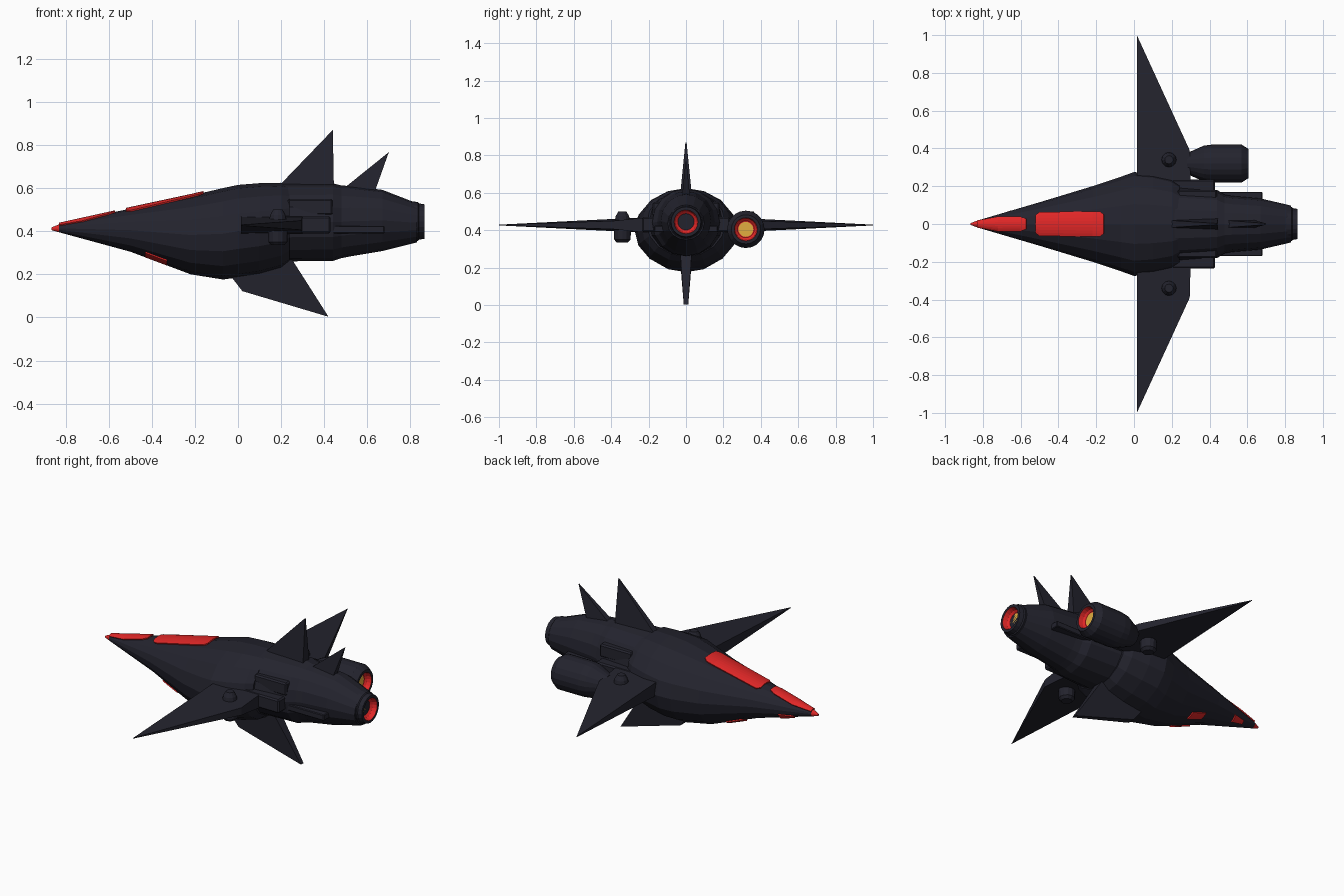
import bpy, bmesh
from math import sin, cos, pi, asin

if "Cube" in bpy.data.objects:
    bpy.data.objects.remove(bpy.data.objects["Cube"])


def material(name, color):
    m = bpy.data.materials.new(name)
    m.use_nodes = True
    m.diffuse_color = (*color, 1)
    m.node_tree.nodes["Principled BSDF"].inputs["Base Color"].default_value = (*color, 1)
    return m


HULL = material("dark hull", (0.017, 0.017, 0.027))
RED = material("bright red", (0.75, 0.02, 0.02))
GLOW = material("engine yellow", (0.75, 0.42, 0.05))


def finish(name, bm, mats=(HULL,)):
    bmesh.ops.remove_doubles(bm, verts=bm.verts, dist=0.00005)
    bmesh.ops.recalc_face_normals(bm, faces=bm.faces)
    me = bpy.data.meshes.new(name)
    bm.to_mesh(me)
    bm.free()
    for m in mats:
        me.materials.append(m)
    ob = bpy.data.objects.new(name, me)
    bpy.context.collection.objects.link(ob)
    return ob


def skin(bm, rows, closed=True):
    """Bridge rows of points with quads; return the faces of each strip."""
    rows = [[bm.verts.new(p) for p in row] for row in rows]
    n = len(rows[0])
    strips = []
    for a, b in zip(rows, rows[1:]):
        strips.append([bm.faces.new((a[i], a[(i + 1) % n], b[(i + 1) % n], b[i]))
                       for i in range(n if closed else n - 1)])
    return rows, strips


def loft(name, stations, sides=16, mats=(HULL,)):
    """Elliptical sections along x from (x, top, bottom, half width)."""
    bm = bmesh.new()
    rows, strips = skin(bm, [[(x, w * sin(a), (t + b) / 2 + (t - b) / 2 * cos(a))
                              for a in (2 * pi * i / sides for i in range(sides))]
                             for x, t, b, w in stations])
    bm.faces.new(rows[0])
    bm.faces.new(rows[-1])
    if len(mats) > 1:
        for f in bm.faces:
            f.material_index = int(f.calc_center_median().x < -0.83)
    return finish(name, bm, mats)


def engine(name, y, z, profile, sides=20):
    """Lathe about x; profile rows are (x, radius, material of next strip)."""
    bm = bmesh.new()
    rows, strips = skin(bm, [[(x, y + r * sin(2 * pi * i / sides), z + r * cos(2 * pi * i / sides))
                              for i in range(sides)] for x, r, m in profile])
    for strip, (x, r, m) in zip(strips, profile):
        for f in strip:
            f.material_index = m
    bm.faces.new(rows[0])
    bm.faces.new(rows[-1]).material_index = 2
    return finish(name, bm, (HULL, RED, GLOW))


def blade(name, outline, place):
    """Tapered plate: outline of (u, v, half thickness), put in space by place."""
    bm = bmesh.new()
    rows, _ = skin(bm, [[place(u, v, s * t) for u, v, t in outline] for s in (1, -1)])
    for r in rows:
        bm.faces.new(r)
    return finish(name, bm)


def box(name, x, y, z, bevel=0.008):
    bm = bmesh.new()
    bmesh.ops.create_cube(bm, size=1)
    for v in bm.verts:
        v.co = [lo + (c + 0.5) * (hi - lo) for c, (lo, hi) in zip(v.co, (x, y, z))]
    bmesh.ops.bevel(bm, geom=bm.edges[:], offset=bevel, segments=1, affect='EDGES')
    return finish(name, bm)


# Main hull
hull = [(-0.865, .418, .405, .005), (-0.83, .432, .395, .018), (-0.5, .505, .305, .115),
        (-0.22, .565, .2, .2), (-0.07, .6, .176, .25), (0, .615, .185, .275),
        (0.1, .623, .2, .265), (0.2, .625, .228, .24), (0.24, .615, .26, .21)]
loft("fuselage", hull, mats=(HULL, RED))
loft("engine_section", [(0.2, .622, .26, .2), (0.44, .622, .262, .18), (0.48, .612, .275, .155),
                        (0.52, .61, .283, .148), (0.67, .592, .308, .135), (0.83, .53, .348, .098)])


def on_hull(x, y, side, lift=0.004):
    for a, b in zip(hull, hull[1:]):
        if a[0] <= x <= b[0]:
            k = (x - a[0]) / (b[0] - a[0])
            _, t, b, w = [p + (q - p) * k for p, q in zip(a, b)]
            ang = asin(max(-1, min(1, y / w)))
            return (x, (w + lift) * sin(ang),
                    (t + b) / 2 + side * ((t - b) / 2 + lift) * cos(ang))


def hull_plate(name, ends, side, steps=8):
    """Thin red panel on the hull between rows of (x, y from, y to)."""
    bm = bmesh.new()
    skin(bm, [[on_hull(x, lo + (hi - lo) * i / steps, side) for i in range(steps + 1)]
              for x, lo, hi in ends], closed=False)
    plate = finish(name, bm, (RED,))
    solid = plate.modifiers.new("thickness", 'SOLIDIFY')
    solid.thickness = 0.007
    solid.offset = 0


# Red canopy, nose stripe and lower panels
hull_plate("canopy", [(-0.52, -.045, .045), (-0.5, -.06, .06), (-0.22, -.065, .065),
                      (-0.18, -.065, .065), (-0.16, -.05, .05)], 1)
hull_plate("nose_stripe", [(-0.83, -.014, .014), (-0.72, -.035, .035),
                           (-0.6, -.036, .036), (-0.57, -.025, .025)], 1)
hull_plate("nose_side_panel", [(-0.73, .025, .04), (-0.65, .035, .065)], -1)
for s, label in ((1, "left"), (-1, "right")):
    hull_plate("belly_panel_" + label, [(-0.43, s * .045, s * .085), (-0.33, s * .05, s * .095)], -1)

# Engine nozzles with glowing cores
engine("main_nozzle", 0, .445, [(0.8, .095, 0), (0.835, .09, 0), (0.84, .084, 0), (0.865, .08, 0),
                                (0.865, .064, 1), (0.84, .056, 1), (0.83, .044, 1), (0.83, .04, 2)])
engine("side_engine", .32, .405, [(0.28, .055, 0), (0.37, .095, 0), (0.41, .1, 0), (0.57, .1, 0),
                                  (0.605, .078, 0), (0.605, .062, 1), (0.58, .056, 1),
                                  (0.57, .045, 1), (0.57, .04, 2)])

# Wings with their root blocks, rails and pivot pods
for s, label in ((1, "left"), (-1, "right")):
    blade("wing_" + label, [(0.015, .2, .042), (0.015, 1, .002), (0.295, .39, .022),
                            (0.3, .2, .042)], lambda u, v, t: (u, s * v, .428 + t))
    sides = sorted((s * .1, s * .235))
    box("root_block_" + label, (0.2, 0.43), sides, (.39, .47))
    box("upper_panel_" + label, (0.23, 0.44), sorted((s * .1, s * .18)), (.475, .55))
    box("rail_" + label, (0.23, 0.68), sorted((s * .1, s * .17)), (.39, .425), .004)
    bm = bmesh.new()
    rows, _ = skin(bm, [[(0.185 + r * cos(2 * pi * i / 12), s * .34 + r * sin(2 * pi * i / 12), z)
                         for i in range(12)]
                        for z, r in ((.335, .03), (.35, .044), (.42, .046), (.475, .036), (.5, .022))])
    bm.faces.new(rows[0])
    bm.faces.new(rows[-1])
    finish("wing_pod_" + label, bm)

# Upright fins
fins = {
    "dorsal_fin": [(0.18, .6, .02), (0.44, .87, .003), (0.445, .6, .03)],
    "tail_fin": [(0.48, .59, .02), (0.7, .767, .003), (0.63, .57, .022)],
    "ventral_fin": [(-0.04, .2, .028), (0.02, .122, .022), (0.42, .003, .012), (0.25, .27, .03)],
}
for name, outline in fins.items():
    blade(name, outline, lambda u, v, t: (u, t, v))
